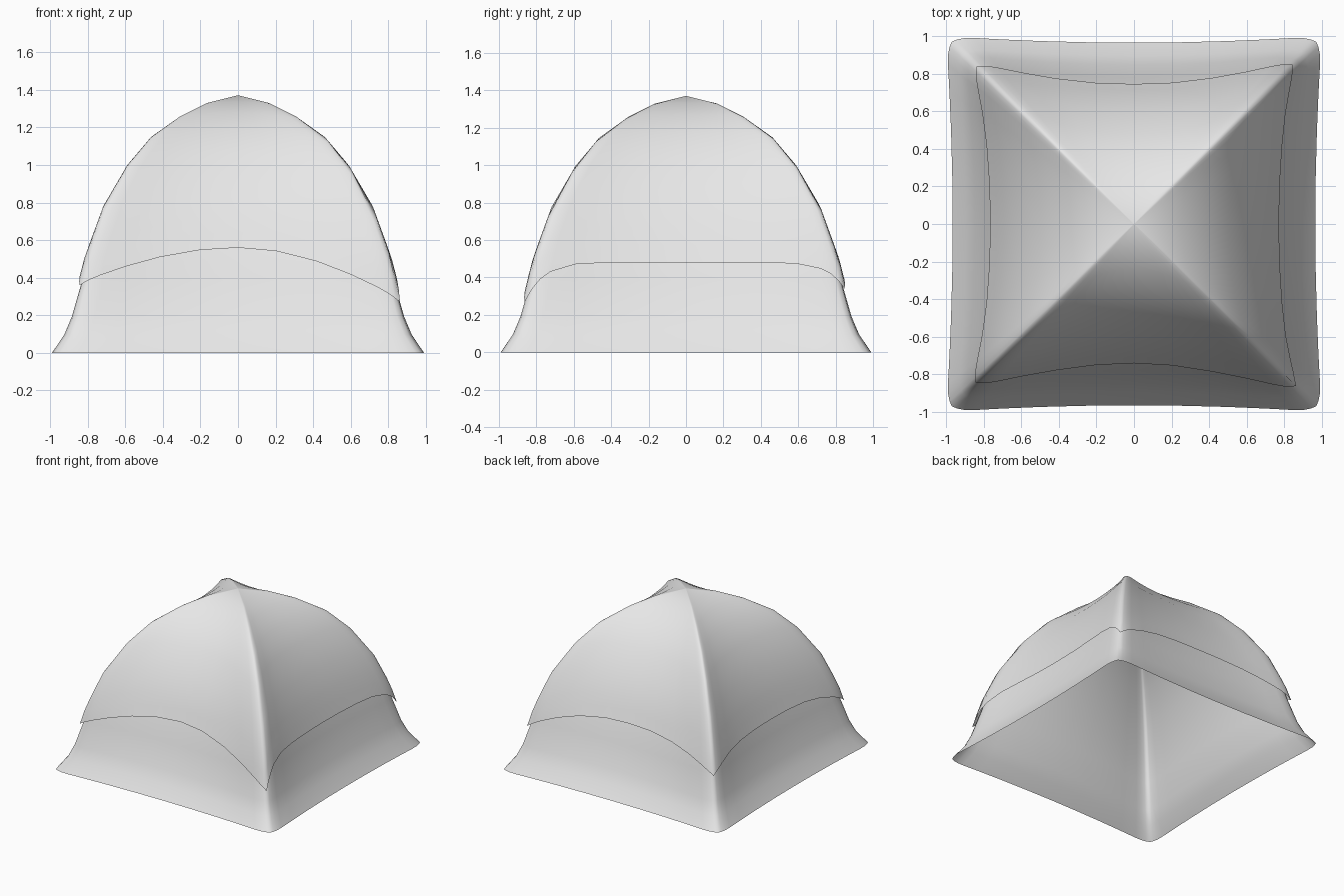
import bpy
import bmesh
from mathutils import Matrix, Vector
from math import pi

cube = bpy.data.objects.get("Cube")
if cube:
    bpy.data.objects.remove(cube)

fabric = bpy.data.materials.new("light grey fabric")
fabric.use_nodes = True
GREY = (0.8, 0.8, 0.8, 1)
fabric.diffuse_color = GREY
fabric.node_tree.nodes["Principled BSDF"].inputs["Base Color"].default_value = GREY

# Pole profile: height, half width at the pole, inward sag of the panel
PROFILE = [(0, 1, .035), (.1, .94, .04), (.2, .905, .05), (.4, .86, .065),
           (.5, .835, .07), (.6, .8, .075), (.78, .735, .08), (1, .605, .08),
           (1.15, .475, .07), (1.26, .315, .045), (1.33, .17, .02), (1.37, .004, 0)]
TOP = PROFILE[-1][0]
STEPS = (-1, -.96, -.91, -.85, -.7, -.5, -.25, 0, .25, .5, .7, .85, .91, .96)

# Rain cover hem for front, left, back, right: middle, start and end height, sharpness
HEMS = [(.56, .36, .27, 2), (.48, .27, .34, 9), (.55, .34, .38, 2.5), (.5, .38, .36, 4)]


def profile_at(z):
    for (z0, r0, s0), (z1, r1, s1) in zip(PROFILE, PROFILE[1:]):
        if z <= z1:
            f = (z - z0) / (z1 - z0)
            return r0 + (r1 - r0) * f, s0 + (s1 - s0) * f
    return PROFILE[-1][1:]


def panel_point(side, t, z, inset):
    """Point on a sagging panel between two rounded pole ridges."""
    r, sag = profile_at(z)
    gap = inset * min(1, z / .4)
    r = max(r - gap, .003)
    pull = .03 * r * max(0, (abs(t) - .85) / .15) ** 2
    x = t * r - (pull if t > 0 else -pull)
    y = -(r - sag * (1 - t * t)) + pull
    return Matrix.Rotation(side * pi / 2, 3, "Z") @ Vector((x, y, z - gap))


def hem_height(side, t):
    mid, start, end, power = HEMS[side]
    corner = start if t < 0 else end
    return mid + (corner - mid) * abs(t) ** power


def make_shell(name, hem, inset, rows):
    bm = bmesh.new()
    columns = []
    for side in range(4):
        for t in STEPS:
            low = hem(side, t)
            columns.append([bm.verts.new(panel_point(side, t, low + (TOP - low) * f, inset))
                            for f in rows])
    for a, b in zip(columns, columns[1:] + columns[:1]):
        for j in range(len(rows) - 1):
            bm.faces.new((a[j], b[j], b[j + 1], a[j + 1]))
    bm.faces.new([c[-1] for c in columns])
    mesh = bpy.data.meshes.new(name)
    bm.to_mesh(mesh)
    bm.free()
    mesh.materials.append(fabric)
    mesh.polygons.foreach_set("use_smooth", [True] * len(mesh.polygons))
    obj = bpy.data.objects.new(name, mesh)
    bpy.context.collection.objects.link(obj)
    return obj


# Inner tent, open underneath
make_shell("inner_tent", lambda side, t: 0, .015, [p[0] / TOP for p in PROFILE])

# Rain cover with a hem that dips at the corners
cover_rows = [(p[0] - .4) / (TOP - .4) for p in PROFILE[3:]]
make_shell("rain_cover", hem_height, 0, cover_rows)
